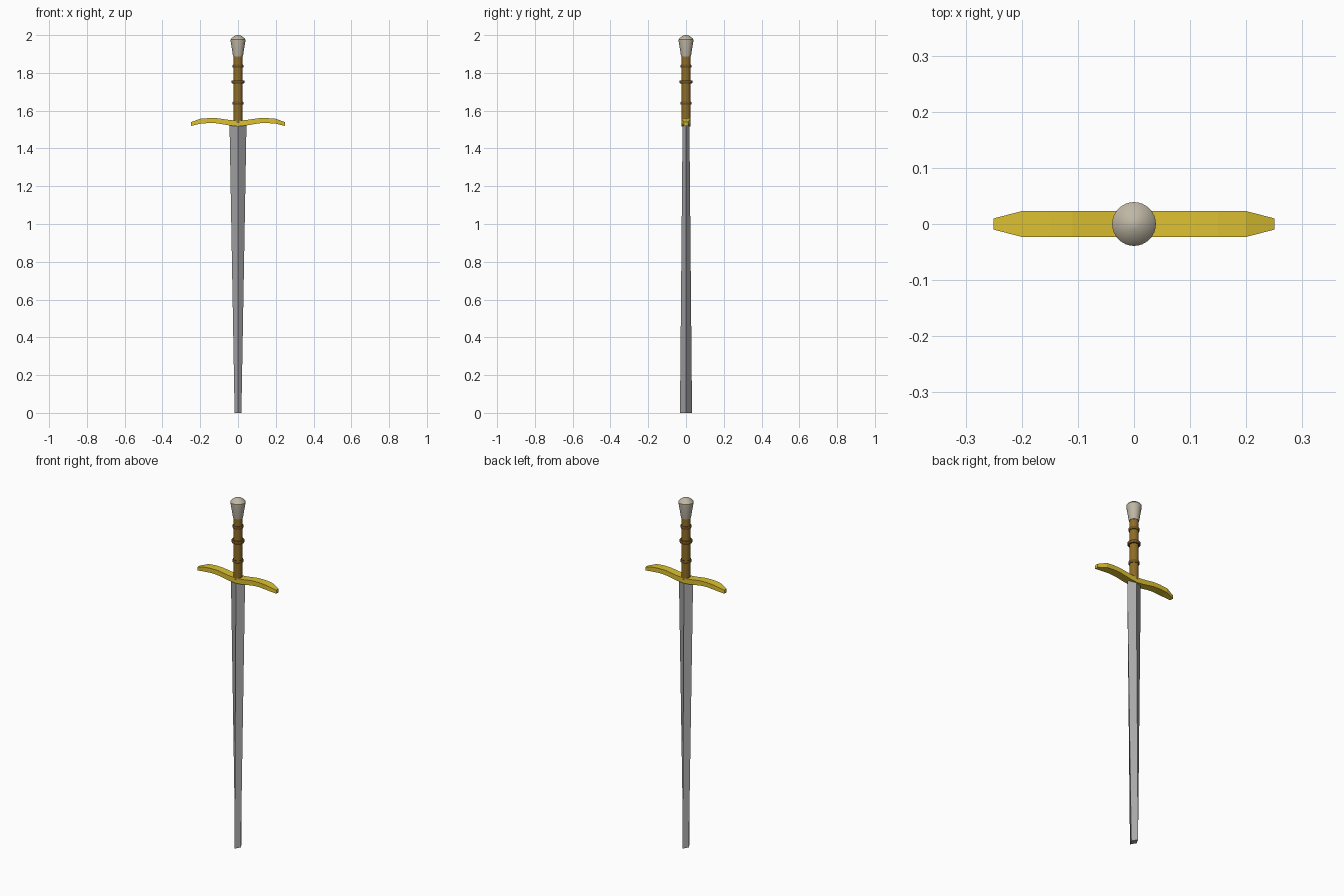
import bpy, bmesh, math

if "Cube" in bpy.data.objects:
    bpy.data.objects.remove(bpy.data.objects["Cube"])


def material(name, color):
    m = bpy.data.materials.new(name)
    m.diffuse_color = (*color, 1)
    m.use_nodes = True
    m.node_tree.nodes["Principled BSDF"].inputs["Base Color"].default_value = m.diffuse_color
    return m


def add_object(name, bm, mat=None, smooth=False):
    bmesh.ops.recalc_face_normals(bm, faces=bm.faces)
    me = bpy.data.meshes.new(name)
    bm.to_mesh(me)
    bm.free()
    ob = bpy.data.objects.new(name, me)
    bpy.context.collection.objects.link(ob)
    if mat:
        me.materials.append(mat)
    if smooth:
        bpy.ops.object.select_all(action='DESELECT')
        ob.select_set(True)
        bpy.context.view_layer.objects.active = ob
        bpy.ops.object.shade_smooth_by_angle(angle=math.radians(30))
    return ob


def loft(name, sections, mat=None, smooth=False, closed=False):
    """Skin a series of cross-sections, capping the ends unless closed."""
    bm = bmesh.new()
    rings = [[bm.verts.new(p) for p in s] for s in sections]
    n = len(rings[0])
    pairs = list(zip(rings, rings[1:]))
    if closed:
        pairs.append((rings[-1], rings[0]))
    for a, b in pairs:
        for i in range(n):
            j = (i + 1) % n
            bm.faces.new((a[i], a[j], b[j], b[i]))
    if not closed:
        bm.faces.new(rings[0])
        bm.faces.new(rings[-1])
    return add_object(name, bm, mat, smooth)


def turned(name, profile, mat, sides=24, closed=False):
    """Revolve (radius, z) points about the z axis."""
    angles = [2 * math.pi * i / sides for i in range(sides)]
    return loft(name, [[(r * math.cos(a), r * math.sin(a), z) for a in angles]
                       for r, z in profile], mat, True, closed)


gold = material("gold", (0.72, 0.53, 0.03))
leather = material("leather", (0.27, 0.15, 0.02))
dark_leather = material("dark_leather", (0.17, 0.09, 0.015))
stone = material("pommel_metal", (0.52, 0.47, 0.37))
steel = material("steel", (0.4, 0.4, 0.4))

# Blade: diamond section, narrowing in width and thickening to a blunt end
loft("blade", [[(w, 0, z), (0, t, z), (-w, 0, z), (0, -t, z)]
               for w, t, z in ((0.018, 0.032, 0), (0.045, 0.018, 1.535))], steel)

# Crossguard: curved bar with tapered tips (x, half depth, bottom, top)
half = [(0.0, 0.023, 1.517, 1.547), (0.04, 0.023, 1.521, 1.55),
        (0.11, 0.023, 1.533, 1.56), (0.15, 0.023, 1.535, 1.561),
        (0.20, 0.023, 1.531, 1.557), (0.25, 0.01, 1.519, 1.539)]
stations = [(-x, d, b, t) for x, d, b, t in half[:0:-1]] + half
loft("crossguard", [[(x, -d, b), (x, d, b), (x, d, t), (x, -d, t)]
                    for x, d, b, t in stations], gold)

# Grip with three raised bands
turned("grip", [(0.024, 1.535), (0.024, 1.895)], leather)
for i, (z, r) in enumerate(((1.64, 0.029), (1.753, 0.034), (1.836, 0.029))):
    h = 0.008
    turned(f"grip_band_{i + 1}", [(0.022, z - h), (r - 0.002, z - h), (r, z - h / 2),
                                  (r, z + h / 2), (r - 0.002, z + h), (0.022, z + h)],
           dark_leather, closed=True)

# Flared pommel with a domed cap
turned("pommel", [(0.026, 1.887), (0.039, 1.968), (0.039, 1.977), (0.034, 1.984),
                  (0.022, 1.993), (0.010, 1.999), (0.003, 2.0)], stone, 32)
